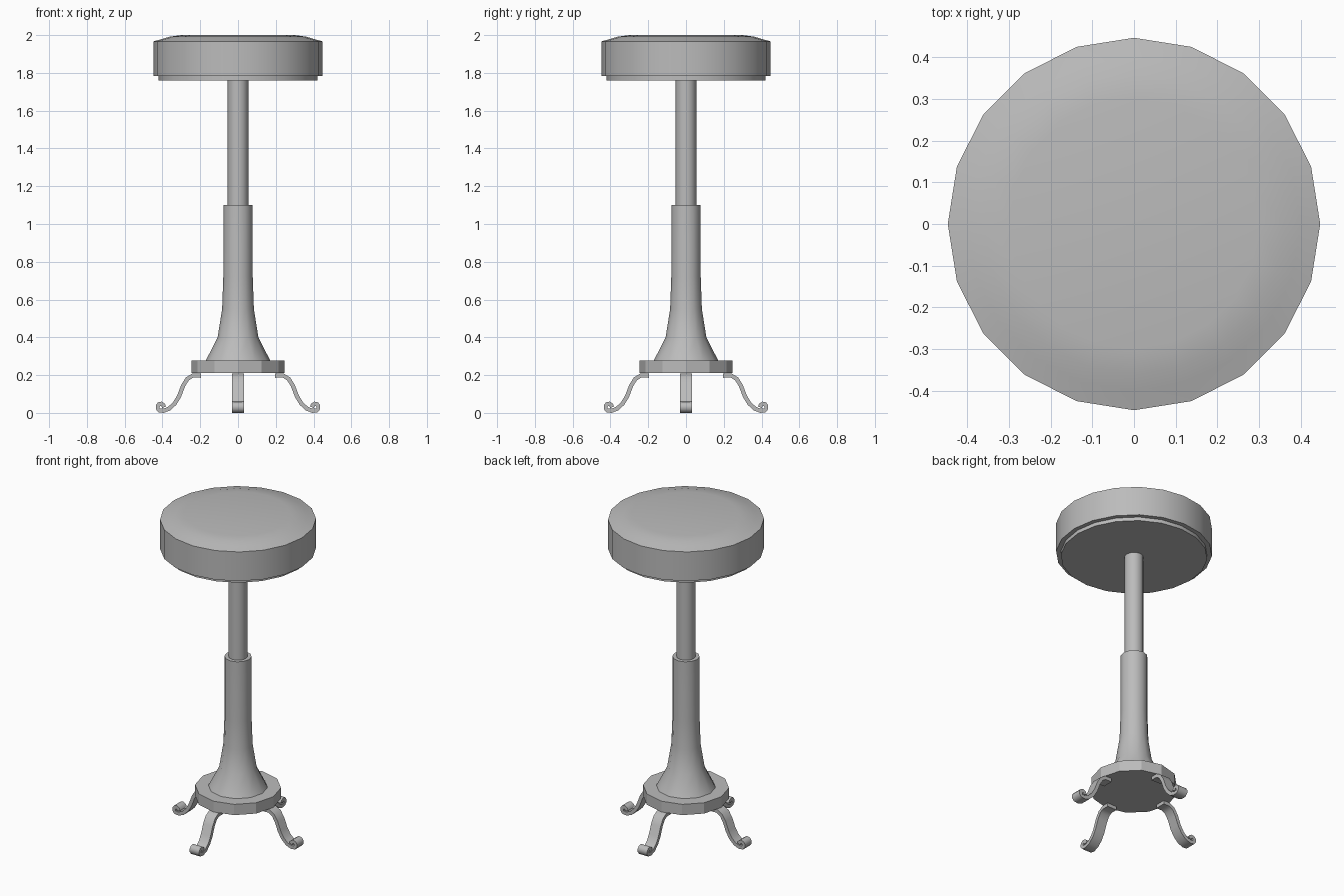
import bpy, bmesh, math
from mathutils import Vector

cube = bpy.data.objects.get("Cube")
if cube:
    bpy.data.objects.remove(cube, do_unlink=True)

grey = bpy.data.materials.new("plain grey")
grey.use_nodes = True
grey.diffuse_color = (0.5, 0.5, 0.5, 1)
grey.node_tree.nodes["Principled BSDF"].inputs["Base Color"].default_value = (0.5, 0.5, 0.5, 1)


def finish(name, bm, angle=35):
    bmesh.ops.remove_doubles(bm, verts=bm.verts, dist=1e-5)
    bmesh.ops.recalc_face_normals(bm, faces=bm.faces)
    mesh = bpy.data.meshes.new(name)
    bm.to_mesh(mesh)
    bm.free()
    mesh.materials.append(grey)
    obj = bpy.data.objects.new(name, mesh)
    bpy.context.collection.objects.link(obj)
    bpy.ops.object.select_all(action="DESELECT")
    obj.select_set(True)
    bpy.context.view_layer.objects.active = obj
    bpy.ops.object.shade_smooth_by_angle(angle=math.radians(angle))
    return obj


def lathe(name, profile, sides, angle=35):
    """Turn a (radius, height) profile around z and cap both ends."""
    bm = bmesh.new()
    rings = []
    for r, z in profile:
        rings.append([bm.verts.new((r * math.cos(2 * math.pi * i / sides),
                                    r * math.sin(2 * math.pi * i / sides), z))
                      for i in range(sides)])
    for low, high in zip(rings, rings[1:]):
        for i in range(sides):
            j = (i + 1) % sides
            bm.faces.new((low[i], low[j], high[j], high[i]))
    bm.faces.new(rings[0])
    bm.faces.new(rings[-1])
    return finish(name, bm, angle)


def strip_leg(name, path, thick, width, turn):
    """Bent flat bar following an (outward, height) path."""
    pts = [Vector(p) for p in path]
    bm = bmesh.new()
    rings = []
    for i, p in enumerate(pts):
        t = (pts[min(i + 1, len(pts) - 1)] - pts[max(i - 1, 0)]).normalized()
        n = Vector((-t.y, t.x)) * thick / 2
        ring = []
        for q, y in ((p + n, -1), (p + n, 1), (p - n, 1), (p - n, -1)):
            w = y * width / 2
            ring.append(bm.verts.new((q.x * math.cos(turn) - w * math.sin(turn),
                                      q.x * math.sin(turn) + w * math.cos(turn), q.y)))
        rings.append(ring)
    for a, b in zip(rings, rings[1:]):
        for i in range(4):
            j = (i + 1) % 4
            bm.faces.new((a[i], a[j], b[j], b[i]))
    bm.faces.new(rings[0])
    bm.faces.new(rings[-1])
    return finish(name, bm, 50)


# Seat: thin plate below a padded cushion
lathe("seat_plate", [(0.42, 1.76), (0.42, 1.785)], 20)
lathe("seat_cushion", [(0.447, 1.783), (0.447, 1.967), (0.4, 1.98),
                       (0.36, 1.992), (0.3, 2.0)], 20)

# Pedestal: inner post, flared column, base disc
lathe("post", [(0.055, 1.05), (0.055, 1.76)], 12)
lathe("column", [(0.17, 0.278), (0.108, 0.4), (0.084, 0.55), (0.078, 0.72), (0.078, 1.1)], 12)
lathe("base_disc", [(0.247, 0.21), (0.247, 0.278)], 12, 25)

# Four feet ending in a scroll
scroll = [(0.409 + 0.017 * math.cos(math.radians(a)), 0.03 + 0.019 * math.sin(math.radians(a)))
          for a in range(-60, 181, 40)]
foot_path = [(0.195, 0.197), (0.24, 0.197), (0.268, 0.18), (0.29, 0.145), (0.312, 0.088),
             (0.335, 0.05), (0.365, 0.022), (0.395, 0.011)] + scroll
for k, side in enumerate(("left", "back", "right", "front")):
    strip_leg(side + "_foot", foot_path, 0.022, 0.066, k * math.pi / 2)
